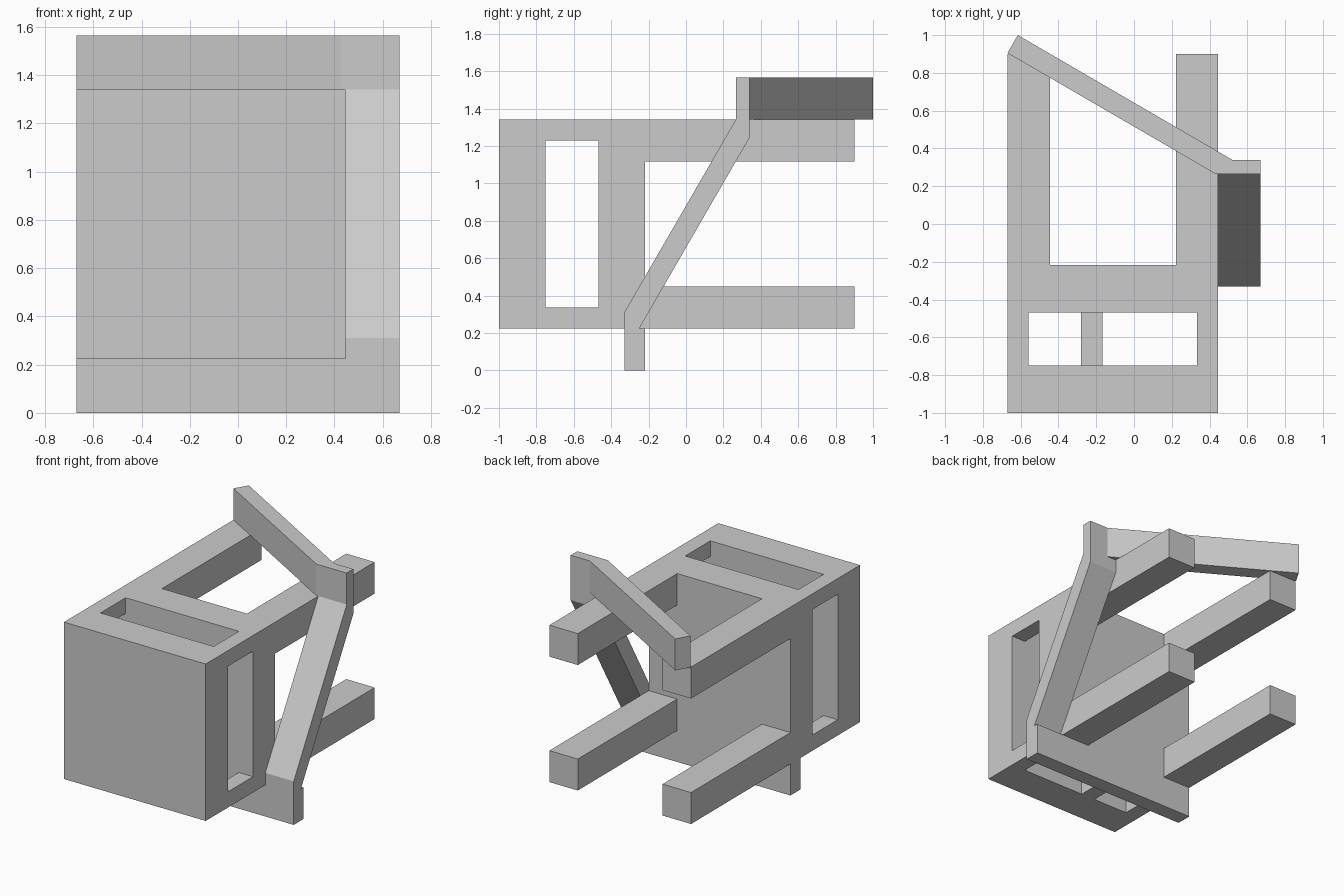
import bpy
import bmesh

if "Cube" in bpy.data.objects:
    bpy.data.objects.remove(bpy.data.objects["Cube"], do_unlink=True)

# Single colour for the whole model
grey = bpy.data.materials.new("light_grey")
grey.use_nodes = True
colour = (0.6, 0.6, 0.6, 1)
grey.diffuse_color = colour
grey.node_tree.nodes["Principled BSDF"].inputs["Base Color"].default_value = colour

# Main levels shared by the parts
LEFT, RIGHT, FAR = -0.67, 0.446, 0.67
FRONT, BACK = -1.0, -0.218
LOW, HIGH, TOP = 0.224, 1.341, 1.565
WALL, BEAM = 0.112, 0.224
HOLE = (-0.75, -0.468)


def prism(name, profile, axis, start, end):
    """Extrude a 2D profile along x or z."""
    def place(p, d):
        return (d, p[0], p[1]) if axis == "x" else (p[0], p[1], d)
    bm = bmesh.new()
    face = bm.faces.new([bm.verts.new(place(p, start)) for p in profile])
    moved = bmesh.ops.extrude_face_region(bm, geom=[face])["geom"]
    shift = (end - start, 0, 0) if axis == "x" else (0, 0, end - start)
    bmesh.ops.translate(bm, vec=shift,
                        verts=[v for v in moved if isinstance(v, bmesh.types.BMVert)])
    bmesh.ops.recalc_face_normals(bm, faces=bm.faces)
    mesh = bpy.data.meshes.new(name)
    bm.to_mesh(mesh)
    bm.free()
    mesh.materials.append(grey)
    obj = bpy.data.objects.new(name, mesh)
    bpy.context.collection.objects.link(obj)
    return obj


def box(name, x, y, z):
    corners = [(x[0], y[0]), (x[1], y[0]), (x[1], y[1]), (x[0], y[1])]
    return prism(name, corners, "z", z[0], z[1])


def combine(target, tool, operation):
    """Apply a boolean and discard the tool object."""
    tool.hide_render = True
    mod = target.modifiers.new(operation.lower(), "BOOLEAN")
    mod.object = tool
    mod.operation = operation
    mod.solver = "EXACT"
    bpy.context.view_layer.objects.active = target
    bpy.ops.object.modifier_apply(modifier=mod.name)
    bpy.data.objects.remove(tool, do_unlink=True)


# Block with a side-to-side tunnel, one top opening and two bottom openings
body = box("body", (LEFT, RIGHT), (FRONT, BACK), (LOW, HIGH))
inner = (LEFT + WALL, RIGHT - WALL)
bar = (-0.28, -0.168)
cuts = [
    ((LEFT - 0.1, RIGHT + 0.1), (LOW + WALL, HIGH - WALL)),
    (inner, (HIGH - 0.3, HIGH + 0.1)),
    ((inner[0], bar[0]), (LOW - 0.1, LOW + 0.3)),
    ((bar[1], inner[1]), (LOW - 0.1, LOW + 0.3)),
]
for x, z in cuts:
    combine(body, box("cutter", x, HOLE, z), "DIFFERENCE")

# Four beams reaching back from the block's corners
for x in ((LEFT, LEFT + BEAM), (RIGHT - BEAM, RIGHT)):
    for z in ((LOW, LOW + BEAM), (HIGH - BEAM, HIGH)):
        combine(body, box("beam", x, (BACK - 0.1, 0.9), z), "UNION")

# Foot bar under the block
box("foot_bar", (LEFT, FAR), (-0.33, BACK), (0, LOW))

# Sloping strut beside the block, upright at both ends
strut = [(-0.33, LOW), (-0.33, 0.31), (0.266, HIGH), (0.266, TOP),
         (0.34, TOP), (0.34, 1.245), (-0.25, LOW)]
prism("side_strut", strut, "x", RIGHT, FAR)

# Diagonal bar lying across the upper beams
diagonal = [(RIGHT, 0.266), (0.43, 0.266), (LEFT, 0.905), (-0.615, 1.0),
            (0.52, 0.34), (FAR, 0.34), (FAR, 0.266)]
prism("top_diagonal", diagonal[1:], "z", HIGH, TOP)
